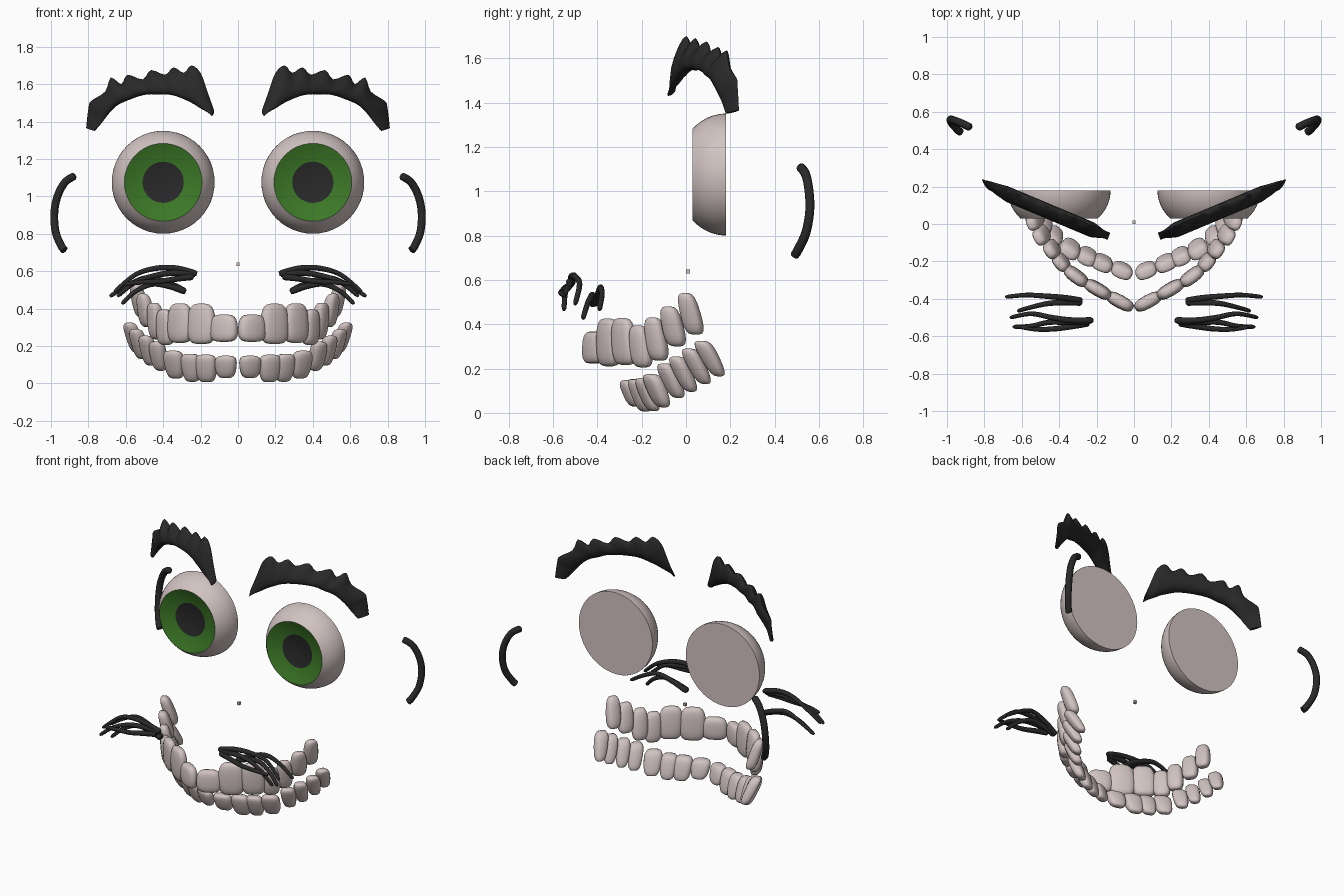
import bpy, bmesh, math
from mathutils import Vector as V

if "Cube" in bpy.data.objects:
    bpy.data.objects.remove(bpy.data.objects["Cube"])


def material(name, rgb):
    m = bpy.data.materials.new(name)
    m.diffuse_color = (*rgb, 1)
    m.use_nodes = True
    m.node_tree.nodes["Principled BSDF"].inputs["Base Color"].default_value = m.diffuse_color
    return m


ivory = material("pinkish_ivory", (0.64, 0.55, 0.54))
green = material("iris_green", (0.045, 0.19, 0.02))
black = material("soft_black", (0.022, 0.022, 0.022))


def loft(bm, rings):
    """Skin a list of closed rings and cap both ends."""
    vs = [[bm.verts.new(p) for p in r] for r in rings]
    n = len(vs[0])
    for a, b in zip(vs, vs[1:]):
        for i in range(n):
            bm.faces.new((a[i], a[(i + 1) % n], b[(i + 1) % n], b[i]))
    bm.faces.new(vs[0][::-1])
    bm.faces.new(vs[-1])


def finish(name, bm, mats, mirror=True, rule=None, angle=50):
    bmesh.ops.recalc_face_normals(bm, faces=bm.faces)
    for f in bm.faces:
        f.smooth = True
        if rule:
            f.material_index = rule(f.calc_center_median())
    me = bpy.data.meshes.new(name)
    bm.to_mesh(me)
    bm.free()
    for m in mats:
        me.materials.append(m)
    me.set_sharp_from_angle(angle=math.radians(angle))
    ob = bpy.data.objects.new(name, me)
    bpy.context.collection.objects.link(ob)
    if mirror:
        md = ob.modifiers.new("mirror", 'MIRROR')
        md.use_mirror_merge = False
    return ob


def smooth_path(pts, sub):
    """Catmull-Rom sampling of points of any dimension."""
    out = []
    for i in range(len(pts) - 1):
        p0, p1 = pts[max(i - 1, 0)], pts[i]
        p2, p3 = pts[i + 1], pts[min(i + 2, len(pts) - 1)]
        for k in range(sub):
            t = k / sub
            out.append([0.5 * (2 * b + (c - a) * t + (2 * a - 5 * b + 4 * c - d) * t * t
                               + (3 * b - a - 3 * c + d) * t ** 3)
                        for a, b, c, d in zip(p0, p1, p2, p3)])
    return out + [list(pts[-1])]


def spow(v, e):
    return math.copysign(abs(v) ** e, v)


def tube(bm, pts, radius, tip=1.0, n=10):
    path = [V(p) for p in smooth_path(pts, 6)]
    last = len(path) - 1
    rings = []
    for i, p in enumerate(path):
        d = (path[min(i + 1, last)] - path[max(i - 1, 0)]).normalized()
        side = d.cross(V((0, 1, 0.2))).normalized()
        up = side.cross(d)
        r = radius * (1 + (tip - 1) * i / last) * (0.65 if i in (0, last) else 1)
        rings.append([p + r * (math.cos(2 * math.pi * k / n) * side
                               + math.sin(2 * math.pi * k / n) * up) for k in range(n)])
    loft(bm, rings)


# Eyes: flat-backed dome with a shallow dished iris and pupil
EX, EZ, ER, IR = 0.40, 1.075, 0.275, 0.208
profile = [(ER * math.sqrt(1 - (d / 0.229) ** 2), 0.18 - d)
           for d in [0.15 * k / 8 for k in range(9)]]
profile += [(r, 0.03 + 0.045 * (1 - (r / IR) ** 2)) for r in (0.175, 0.14, 0.11, 0.08, 0.04, 0.005)]
bm = bmesh.new()
loft(bm, [[V((EX + r * math.cos(2 * math.pi * k / 48), y, EZ + r * math.sin(2 * math.pi * k / 48)))
           for k in range(48)] for r, y in profile])


def eye_colour(c):
    r = math.hypot(c.x - EX, c.z - EZ)
    if c.y > 0.15 or r > IR * 0.999:
        return 0
    return 2 if r < 0.11 else 1


finish("eyes", bm, [ivory, green, black], rule=eye_colour, angle=35)

# Eyebrows: lower edge x, z and tufted upper edge x, z
brow = [(.14, 1.43, .128, 1.46), (.165, 1.45, .16, 1.55), (.20, 1.47, .20, 1.66),
        (.24, 1.495, .25, 1.70), (.28, 1.515, .29, 1.66), (.33, 1.535, .345, 1.69),
        (.38, 1.545, .39, 1.65), (.43, 1.545, .465, 1.675), (.48, 1.545, .51, 1.625),
        (.53, 1.535, .59, 1.65), (.57, 1.52, .625, 1.60), (.62, 1.50, .68, 1.635),
        (.66, 1.475, .71, 1.56), (.70, 1.43, .785, 1.51), (.73, 1.39, .80, 1.47),
        (.765, 1.35, .812, 1.365)]
rows = smooth_path(brow, 3)
bm = bmesh.new()
rings = []
for i, (xl, zl, xu, zu) in enumerate(rows):
    low = V((xl, -0.075 + 0.42 * (xl - 0.15), zl))
    top = V((xu, -0.04 + 0.42 * (xu - 0.15), zu))
    t = i / (len(rows) - 1)
    thick = 0.036 * max(0.35, min(1, 6 * t, 5 * (1 - t)))
    mid, half, nor = (low + top) / 2, (top - low) / 2, V((0.39, -0.92, 0))
    rings.append([mid + half * math.cos(2 * math.pi * k / 14)
                  + nor * thick * math.sin(2 * math.pi * k / 14) * (1 - 0.35 * math.cos(2 * math.pi * k / 14))
                  for k in range(14)])
loft(bm, rings)
finish("eyebrows", bm, [black])

# Ears: plain bent rods
bm = bmesh.new()
tube(bm, [(.872, .515, 1.11), (.925, .54, 1.075), (.965, .555, 1.0), (.982, .558, .91),
          (.975, .54, .81), (.945, .505, .735), (.925, .49, .71)], 0.021)
finish("ears", bm, [black])

# Whiskers: two tufts of strands on each side
bm = bmesh.new()
for strand in [
    [(.28, -.41, .49), (.37, -.395, .535), (.48, -.385, .565), (.58, -.38, .53), (.685, -.39, .465)],
    [(.28, -.42, .49), (.37, -.42, .52), (.46, -.425, .53), (.55, -.445, .49), (.62, -.465, .425)],
    [(.22, -.515, .585), (.33, -.515, .615), (.44, -.50, .615), (.55, -.48, .58), (.66, -.50, .49)],
    [(.23, -.52, .58), (.34, -.525, .59), (.45, -.525, .575), (.55, -.545, .54), (.645, -.55, .465)],
    [(.24, -.53, .57), (.32, -.545, .56), (.42, -.56, .545), (.52, -.563, .54), (.61, -.55, .53)],
]:
    tube(bm, strand, 0.018, tip=0.6)
finish("whiskers", bm, [black])


# Teeth: rounded blocks set along the jaw
def tooth(bm, c, ang, hw, hh, lean, taper, depth=0.036, n=16):
    u, v = V((math.cos(ang), math.sin(ang), 0)), V((-math.sin(ang), math.cos(ang), 0))
    rings = []
    for j in range(11):
        phi = math.radians(-85 + 17 * j)
        t = spow(math.sin(phi), 0.75)
        s = math.cos(phi) ** 0.5 * (1 + taper * t)
        rings.append([c + lean * t + V((0, 0, hh * t))
                      + u * hw * s * spow(math.cos(2 * math.pi * k / n), 0.75)
                      + v * depth * s * spow(math.sin(2 * math.pi * k / n), 0.75)
                      for k in range(n)])
    loft(bm, rings)


def tooth_row(name, row, lean_of, taper):
    bm = bmesh.new()
    for i, (x, y, z, hw, hh) in enumerate(row):
        a, b = row[max(i - 1, 0)], row[min(i + 1, len(row) - 1)]
        ang = math.atan2(b[1] - a[1], b[0] - a[0])
        tooth(bm, V((x, y, z)), ang, hw, hh, V(lean_of(i)), taper)
    finish(name, bm, [ivory], angle=60)


# x, y, z of the middle, half width, half height
tooth_row("upper_teeth", [
    (.075, -.415, .295, .08, .073), (.195, -.35, .318, .082, .108),
    (.31, -.28, .322, .075, .106), (.39, -.205, .30, .054, .095),
    (.44, -.135, .333, .05, .098), (.495, -.06, .39, .05, .09),
    (.53, .02, .447, .046, .094)],
    lambda i: (0.005 * max(0, i - 2), -0.004 * i, 0), -0.06)
tooth_row("lower_teeth", [
    (.065, -.245, .088, .058, .06), (.17, -.205, .08, .058, .074),
    (.25, -.17, .083, .052, .075), (.34, -.13, .10, .056, .075),
    (.425, -.065, .145, .046, .078), (.48, -.01, .175, .042, .08),
    (.53, .05, .21, .042, .08), (.56, .11, .245, .042, .08)],
    lambda i: (0.003 * i, -0.02 - 0.003 * i, 0), 0.12)

# Tiny block in the middle of the face
bm = bmesh.new()
bmesh.ops.create_cube(bm, size=0.018)
bmesh.ops.translate(bm, verts=bm.verts, vec=(0, 0.01, 0.637))
finish("nose_block", bm, [ivory], mirror=False)
